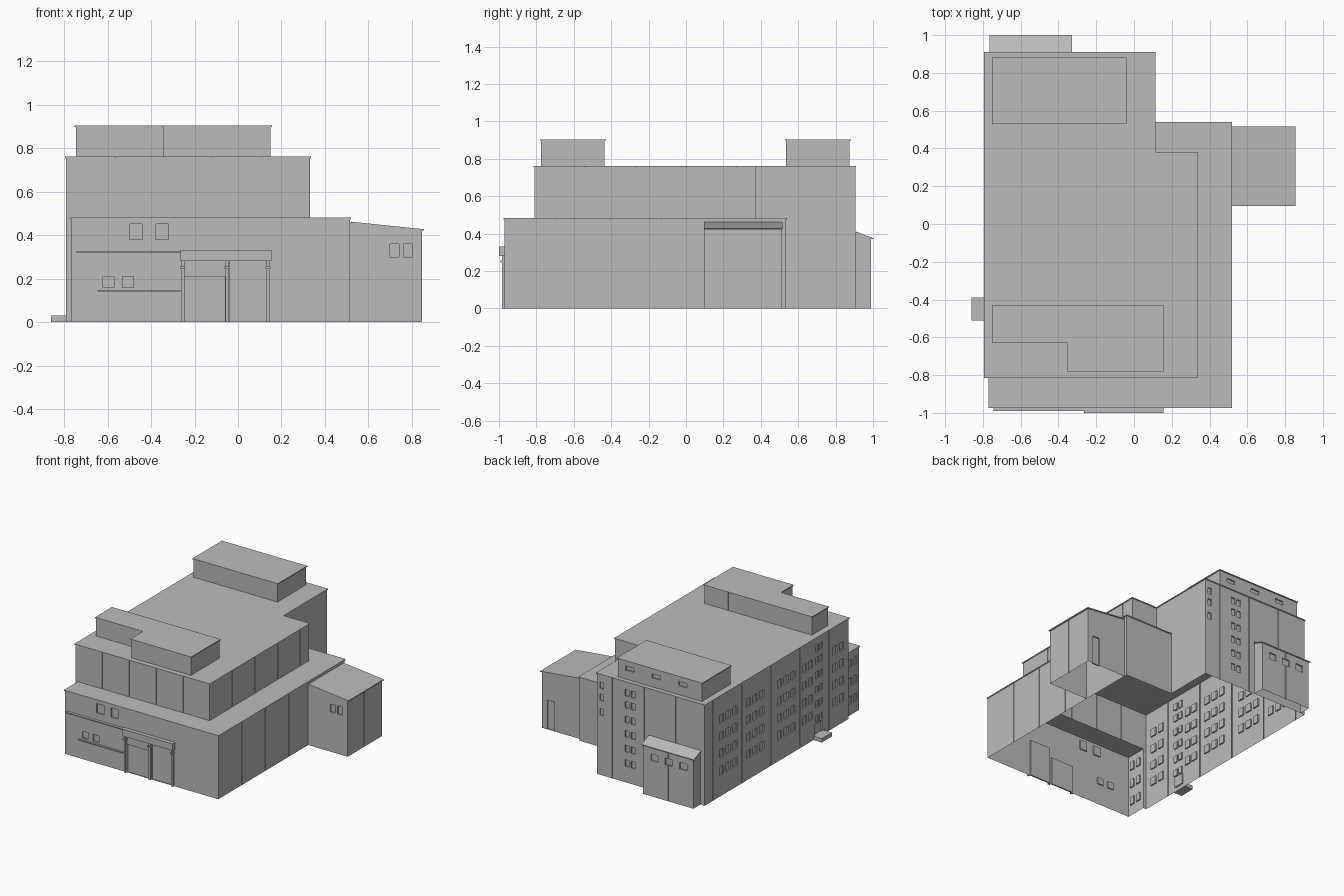
import bpy, bmesh
from mathutils import Vector

cube = bpy.data.objects.get("Cube")
if cube:
    bpy.data.objects.remove(cube)

grey = bpy.data.materials.new("concrete grey")
grey.use_nodes = True
grey.diffuse_color = (0.5, 0.5, 0.5, 1)
grey.node_tree.nodes["Principled BSDF"].inputs["Base Color"].default_value = (0.5, 0.5, 0.5, 1)

EPS = 1e-5
DEPTH = 0.01


def finish(name, bm):
    bmesh.ops.remove_doubles(bm, verts=bm.verts, dist=EPS)
    mesh = bpy.data.meshes.new(name)
    bm.to_mesh(mesh)
    bm.free()
    mesh.materials.append(grey)
    obj = bpy.data.objects.new(name, mesh)
    bpy.context.collection.objects.link(obj)
    return obj


def wall(bm, a, b, z0, z1, recesses):
    """Upright wall from a to b; recesses are (start, end, bottom, top, depth) along its axis."""
    a, b = Vector(a), Vector(b)
    d = (b - a).normalized()
    axis = 0 if abs(d.x) > abs(d.y) else 1
    length = (b - a).length
    cuts = []
    for c0, c1, lo, hi, dep in recesses:
        s = sorted(((c0 - a[axis]) * d[axis], (c1 - a[axis]) * d[axis]))
        cuts.append((max(s[0], 0), min(s[1], length), max(lo, z0), min(hi, z1), dep))
    us = sorted({round(v, 4) for c in cuts for v in c[:2]} | {0, round(length, 4)})
    zs = sorted({round(v, 4) for c in cuts for v in c[2:4]} | {z0, z1})

    def depth(i, j):
        if not (0 <= i < len(us) - 1 and 0 <= j < len(zs) - 1):
            return 0
        u, z = (us[i] + us[i + 1]) / 2, (zs[j] + zs[j + 1]) / 2
        return max([c[4] for c in cuts if c[0] < u < c[1] and c[2] < z < c[3]], default=0)

    def point(u, z, dep):
        return bm.verts.new((a.x + d.x * u - d.y * dep, a.y + d.y * u + d.x * dep, z))

    def reveal(p, q, d0, d1):
        if abs(d0 - d1) > EPS:
            bm.faces.new([point(*p, d0), point(*q, d0), point(*q, d1), point(*p, d1)])

    for i in range(len(us)):
        for j in range(len(zs)):
            here = depth(i, j)
            if i < len(us) - 1 and j < len(zs) - 1:
                u0, u1, lo, hi = us[i], us[i + 1], zs[j], zs[j + 1]
                bm.faces.new([point(u0, lo, here), point(u1, lo, here),
                              point(u1, hi, here), point(u0, hi, here)])
            if j < len(zs) - 1:
                reveal((us[i], zs[j]), (us[i], zs[j + 1]), depth(i - 1, j), here)
            if i < len(us) - 1:
                reveal((us[i + 1], zs[j]), (us[i], zs[j]), depth(i, j - 1), here)


def walls(name, path, z0, z1, recesses={}, closed=True, pitch=None):
    bm = bmesh.new()
    count = len(path) if closed else len(path) - 1
    for k in range(count):
        base = z0[k] if isinstance(z0, list) else z0
        wall(bm, path[k], path[(k + 1) % len(path)], base, z1, recesses.get(k, []))
    if pitch:
        for v in bm.verts:
            if v.co.z > z1 - EPS:
                v.co.z += pitch(v.co)
    return finish(name, bm)


def slab(name, path, z0, z1, grow=0.0, pitch=None):
    """Flat plate on a counterclockwise outline, grown outward."""
    pts = [Vector(p) for p in path]
    outline = []
    for k, p in enumerate(pts):
        e0, e1 = (p - pts[k - 1]).normalized(), (pts[(k + 1) % len(pts)] - p).normalized()
        n0, n1 = Vector((e0.y, -e0.x)), Vector((e1.y, -e1.x))
        outline.append(p + grow * (n0 if n0.dot(n1) > 0.9 else n0 + n1))
    bm = bmesh.new()
    face = bm.faces.new([bm.verts.new((p.x, p.y, z0)) for p in outline])
    out = bmesh.ops.extrude_face_region(bm, geom=[face])["geom"]
    for v in out:
        if isinstance(v, bmesh.types.BMVert):
            v.co.z = z1
    if pitch:
        for v in bm.verts:
            v.co.z += pitch(v.co)
    bmesh.ops.recalc_face_normals(bm, faces=bm.faces)
    return finish(name, bm)


def rect(x0, x1, y0, y1):
    return [(x0, y0), (x1, y0), (x1, y1), (x0, y1)]


def box(name, x0, x1, y0, y1, z0, z1):
    return slab(name, rect(x0, x1, y0, y1), z0, z1)


def seams(start, step, count):
    return [(start + step * k - 0.003, start + step * k + 0.003, 0, 1, 0.006) for k in range(count)]


def windows(starts, sills, width=0.05, height=0.06):
    return [(s, s + width, z, z + height, DEPTH) for s in starts for z in sills]


# Main tall block: side windows in bays, stair windows, rear windows
rows = [0.16, 0.29, 0.42, 0.55]
side = windows([0.52, 0.60, 0.68, 0.20, 0.28, 0.36, -0.17, -0.09, -0.01, -0.38, -0.31], rows)
side += windows([-0.75, -0.67], rows)
side += windows([-0.50, -0.45], [0.12, 0.23, 0.34, 0.45, 0.56, 0.65], 0.035, 0.05)
side += [(-0.49, -0.41, 0.03, 0.11, DEPTH)] + seams(-0.57, 0.345, 5)
rear = windows([-0.16, -0.21], [0.12, 0.23, 0.34, 0.45, 0.56, 0.65], 0.035, 0.05)
rear += windows([0.055], [0.45, 0.56, 0.65], 0.03, 0.05) + seams(-0.02, -0.265, 3)
main = [(-0.79, -0.81), (-0.765, -0.81), (0.33, -0.81), (0.33, 0.375), (0.11, 0.375),
        (0.11, 0.535), (0.11, 0.905), (-0.79, 0.905)]
walls("main_walls", main, [0, 0.475, 0.475, 0.475, 0.475, 0, 0, 0], 0.755,
      {1: seams(-0.565, 0.225, 4), 2: seams(-0.54, 0.27, 4), 6: rear, 7: side})
slab("main_roof", main, 0.755, 0.762, 0.005)

# Low block wrapped around the front and side
low = [(-0.765, -0.81), (-0.765, -0.97), (0.515, -0.97), (0.515, 0.535), (0.11, 0.535)]
front = windows([-0.50, -0.38], [0.38], 0.06, 0.07) + windows([-0.62, -0.53], [0.16], 0.05, 0.05)
front += [(-0.245, -0.06, 0, 0.21, DEPTH), (-0.04, 0.13, 0, 0.28, DEPTH)]
walls("low_walls", low, 0, 0.475,
      {0: windows([-0.945, -0.88], [0.08, 0.22, 0.36], 0.04), 1: front,
       2: seams(-0.69, 0.28, 3)}, closed=False)
slab("low_roof", [(-0.77, -0.975), (0.52, -0.975), (0.52, 0.54), (0.11, 0.54), (0.11, 0.375),
                  (0.33, 0.375), (0.33, -0.81), (-0.77, -0.81)], 0.475, 0.482)

# Rooftop plant rooms
front_room = [(-0.745, -0.625), (-0.345, -0.625), (-0.345, -0.775), (0.15, -0.775),
              (0.15, -0.435), (-0.745, -0.435)]
rear_room = rect(-0.745, -0.045, 0.535, 0.875)
vents = windows([-0.62, -0.40, -0.18], [0.83], 0.07, 0.03)
walls("front_plant_walls", front_room, 0.762, 0.897, {4: seams(-0.05, -0.4, 1)})
walls("rear_plant_walls", rear_room, 0.762, 0.897, {2: vents})
slab("front_plant_roof", front_room, 0.897, 0.904, 0.006)
slab("rear_plant_roof", rear_room, 0.897, 0.904, 0.006)

# Side annex with a roof falling outward
fall_x = lambda p: 0.035 * (0.855 - p.x) / 0.34
annex = rect(0.515, 0.845, 0.10, 0.51)
walls("annex_walls", annex, 0, 0.42,
      {0: windows([0.70, 0.76], [0.30], 0.04, 0.06), 1: seams(0.30, 1, 1),
       2: [(0.74, 0.80, 0, 0.22, DEPTH)]}, pitch=fall_x)
slab("annex_roof", rect(0.52, 0.855, 0.095, 0.517), 0.42, 0.427, pitch=fall_x)

# Rear lean-to with a roof falling backward
fall_y = lambda p: 0.035 * (1.0 - p.y) / 0.09
lean = rect(-0.755, -0.335, 0.905, 0.99)
walls("lean_to_walls", lean, 0, 0.368,
      {2: windows([-0.46, -0.58, -0.70], [0.27], 0.06, 0.05) + seams(-0.545, 1, 1)}, pitch=fall_y)
slab("lean_to_roof", rect(-0.765, -0.327, 0.91, 1.0), 0.368, 0.375, pitch=fall_y)

# Entrance canopy, pilasters, brackets, ledges and side step
box("canopy", -0.265, 0.155, -1.0, -0.97, 0.28, 0.332)
for k, x in enumerate((-0.255, -0.05, 0.138)):
    box(f"pilaster_{k}", x - 0.008, x + 0.008, -0.985, -0.97, 0, 0.28)
    box(f"bracket_{k}", x - 0.012, x + 0.012, -0.993, -0.97, 0.245, 0.256)
box("upper_ledge", -0.745, -0.265, -0.99, -0.97, 0.32, 0.328)
box("lower_ledge", -0.645, -0.265, -0.985, -0.97, 0.14, 0.147)
box("side_step", -0.86, -0.79, -0.51, -0.39, 0, 0.03)
